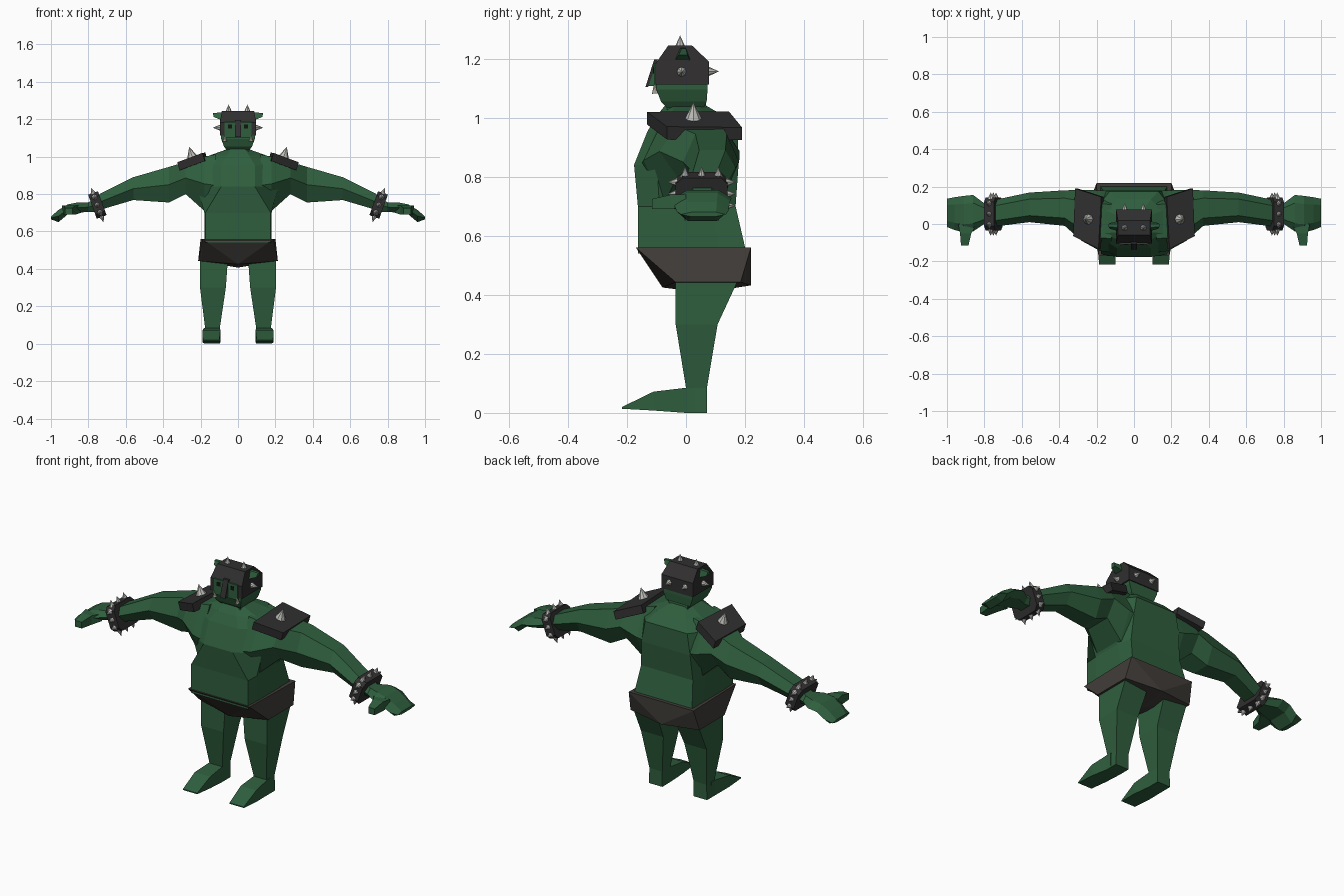
import bpy, bmesh, math
from mathutils import Vector


def material(name, rgb):
    m = bpy.data.materials.new(name)
    m.diffuse_color = (*rgb, 1)
    return m


GREEN = material("green skin", (0.028, 0.112, 0.047))
DARK = material("dark leather", (0.03, 0.028, 0.029))
CLOTH = material("brown cloth", (0.052, 0.046, 0.04))
STEEL = material("pale steel", (0.52, 0.52, 0.49))
IVORY = material("ivory tusk", (0.6, 0.58, 0.48))
BLACK = material("black eye", (0.006, 0.006, 0.006))


def finish(name, bm, mat):
    bmesh.ops.recalc_face_normals(bm, faces=bm.faces)
    me = bpy.data.meshes.new(name)
    bm.to_mesh(me)
    bm.free()
    me.materials.append(mat)
    ob = bpy.data.objects.new(name, me)
    bpy.context.collection.objects.link(ob)
    return ob


def loft(name, rings, mat):
    """Skin a list of equal-length point rings and cap both ends."""
    bm = bmesh.new()
    vs = [[bm.verts.new(p) for p in r] for r in rings]
    n = len(vs[0])
    for a, b in zip(vs, vs[1:]):
        for i in range(n):
            j = (i + 1) % n
            bm.faces.new((a[i], a[j], b[j], b[i]))
    bm.faces.new(vs[0])
    bm.faces.new(vs[-1])
    return finish(name, bm, mat)


def rect(z, x0, x1, y0, y1):
    return [(x0, y0, z), (x1, y0, z), (x1, y1, z), (x0, y1, z)]


def box(name, x0, x1, y0, y1, z0, z1, mat):
    return loft(name, [rect(z0, x0, x1, y0, y1), rect(z1, x0, x1, y0, y1)], mat)


def hexa(s, x, y0, y1, z0, z1):
    """Six-sided limb section across x."""
    c, m = (y1 - y0) * 0.22, (z0 + z1) / 2
    return [(s * x, y, z) for y, z in ((y0, m), (y0 + c, z1), (y1 - c, z1),
                                       (y1, m), (y1 - c, z0), (y0 + c, z0))]


def spikes(name, items, mat=STEEL):
    """Cones from (base, direction, radius, height)."""
    bm = bmesh.new()
    for base, d, r, h in items:
        base, d = Vector(base), Vector(d).normalized()
        q = d.to_track_quat('Z', 'Y').to_matrix()
        tip = bm.verts.new(base + d * h)
        ring = [bm.verts.new(base - d * 0.006 + q @ Vector(
            (r * math.cos(k * math.pi / 4), r * math.sin(k * math.pi / 4), 0))) for k in range(8)]
        for k in range(8):
            bm.faces.new((ring[k], ring[(k + 1) % 8], tip))
        bm.faces.new(ring)
    return finish(name, bm, mat)


# Torso: z, front y, front half width, side half width, back half width, back y
def torso_ring(z, fy, fw, sw, bw, by):
    m0, m1 = fy + 0.22 * (by - fy), by - 0.25 * (by - fy)
    half = [(fw, fy), (sw, m0), (sw, m1), (bw, by)]
    return [(x, y, z) for x, y in half] + [(-x, y, z) for x, y in reversed(half)]


loft("torso", [torso_ring(*r) for r in (
    (0.54, -0.163, 0.175, 0.18, 0.18, 0.205),
    (0.70, -0.163, 0.175, 0.18, 0.16, 0.168),
    (0.84, -0.176, 0.09, 0.22, 0.15, 0.178),
    (0.955, -0.13, 0.09, 0.19, 0.13, 0.175),
    (1.005, -0.10, 0.06, 0.155, 0.09, 0.13),
    (1.043, -0.07, 0.035, 0.05, 0.04, 0.065))], GREEN)
loft("neck", [rect(0.99, -0.065, 0.065, -0.07, 0.075),
              rect(1.06, -0.055, 0.055, -0.06, 0.066)], GREEN)

# Shorts: folded panels running down to low points front and back
bm = bmesh.new()
P = {}
for k, p in {"f": (0, -0.08, 0.425), "b": (0, 0.22, 0.432), "c": (0, 0.06, 0.407)}.items():
    P[k] = bm.verts.new(p)
for s in (1, -1):
    for k, p in {"tf": (0.19, -0.17, 0.56), "tb": (0.2, 0.22, 0.56),
                 "sf": (0.213, -0.035, 0.443), "sb": (0.213, 0.185, 0.443)}.items():
        P[k, s] = bm.verts.new((s * p[0], p[1], p[2]))
for s in (1, -1):
    for f in (("tf", "sf", "sb", "tb"), ("tf", "f", "sf"), ("tb", "sb", "b"),
              ("f", "c", "sf"), ("c", "sb", "sf"), ("c", "b", "sb")):
        bm.faces.new([P[k] if k in P else P[k, s] for k in f])
for f in ([P["tf", 1], P["tf", -1], P["f"]], [P["tb", 1], P["tb", -1], P["b"]],
          [P["tf", 1], P["tb", 1], P["tb", -1], P["tf", -1]]):
    bm.faces.new(f)
finish("shorts", bm, CLOTH)

# Head: jaw, helmet with a face opening, nose and guard
loft("head", [rect(z, -w, w, a, b) for z, w, a, b in (
    (1.035, 0.06, -0.065, 0.06), (1.055, 0.075, -0.085, 0.07),
    (1.095, 0.09, -0.1, 0.073), (1.13, 0.09, -0.1, 0.073))], GREEN)
side = ((-0.104, 1.113, 0.097), (-0.104, 1.182, 0.097), (-0.06, 1.245, 0.086),
        (0.02, 1.245, 0.086), (0.078, 1.19, 0.097), (0.078, 1.113, 0.097))
loft("helmet", [[(s * w, y, z) for y, z, w in side] for s in (1, -1)], DARK)
box("face", -0.072, 0.072, -0.109, -0.1, 1.1, 1.185, GREEN)
loft("nose", [rect(1.108, -0.015, 0.015, -0.129, -0.1),
              rect(1.185, -0.012, 0.012, -0.108, -0.1)], GREEN)
loft("nose_guard", [rect(1.105, -0.016, 0.016, -0.137, -0.128),
                    rect(1.197, -0.016, 0.016, -0.108, -0.095)], DARK)

helmet_spikes = []
for s in (1, -1):
    tag = "left" if s > 0 else "right"
    box(tag + "_eye", s * 0.042 - 0.011, s * 0.042 + 0.011, -0.112, -0.108, 1.15, 1.171, BLACK)
    spikes(tag + "_tusk", [((s * 0.07, -0.105, 1.088), (0, -0.1, 1), 0.011, 0.03)], IVORY)
    # Pointed ear
    loft(tag + "_ear", [[(s * x, y, z) for x, y, z in r] for r in (
        ((0.08, -0.04, 1.192), (0.08, 0.016, 1.192), (0.08, 0.0, 1.236), (0.08, -0.02, 1.236)),
        ((0.13, -0.025, 1.212), (0.13, 0.005, 1.212), (0.135, 0.0, 1.234), (0.135, -0.015, 1.234)))], GREEN)
    helmet_spikes += [((s * 0.05, -0.02, 1.245), (0, 0, 1), 0.018, 0.034),
                      ((s * 0.05, 0.078, 1.157), (0, 1, 0), 0.018, 0.034),
                      ((s * 0.097, -0.015, 1.155), (s, 0, 0), 0.018, 0.038)]

    # Leg and foot
    loft(tag + "_leg", [rect(z, s * a, s * b, c, d) for z, a, b, c, d in (
        (0.50, 0.05, 0.19, -0.035, 0.18), (0.44, 0.055, 0.203, -0.035, 0.172),
        (0.30, 0.065, 0.203, -0.035, 0.107), (0.085, 0.097, 0.176, 0.0, 0.071),
        (0.0, 0.097, 0.18, 0.0, 0.071))], GREEN)
    loft(tag + "_foot", [[(s * a, y, z0), (s * b, y, z0), (s * b, y, z1), (s * a, y, z1)]
                         for y, a, b, z0, z1 in ((0.03, 0.097, 0.18, 0.0, 0.085),
                                                 (0.0, 0.097, 0.18, 0.0, 0.085),
                                                 (-0.11, 0.094, 0.19, 0.008, 0.072),
                                                 (-0.217, 0.1, 0.188, 0.014, 0.02))], GREEN)

    # Arm, hand and thumb
    loft(tag + "_arm", [hexa(s, *r) for r in (
        (0.12, -0.15, 0.175, 0.68, 1.012), (0.18, -0.145, 0.18, 0.71, 1.0),
        (0.28, -0.09, 0.182, 0.80, 0.972), (0.37, -0.01, 0.18, 0.755, 0.945),
        (0.56, 0.01, 0.168, 0.768, 0.89), (0.74, -0.013, 0.13, 0.715, 0.80))], GREEN)
    loft(tag + "_hand", [hexa(s, *r) for r in (
        (0.73, 0.0, 0.115, 0.705, 0.80), (0.80, 0.0, 0.11, 0.705, 0.755),
        (0.86, -0.04, 0.155, 0.70, 0.755), (0.91, -0.045, 0.15, 0.692, 0.745),
        (0.96, -0.032, 0.143, 0.65, 0.715), (1.0, -0.016, 0.135, 0.665, 0.68))], GREEN)
    loft(tag + "_thumb", [[(s * a, y, z0), (s * b, y, z0), (s * b, y, z1), (s * a, y, z1)]
                          for y, a, b, z0, z1 in ((0.0, 0.84, 0.94, 0.7, 0.74),
                                                  (-0.05, 0.87, 0.93, 0.69, 0.74),
                                                  (-0.115, 0.885, 0.925, 0.69, 0.725))], GREEN)

    # Shoulder plate with one large spike
    plate = ((0.175, 0.145, 1.022), (0.19, -0.132, 1.02), (0.325, -0.065, 0.97), (0.315, 0.19, 0.967))
    loft(tag + "_shoulder_plate", [[(s * (x - k * 0.3), y, z - k) for x, y, z in plate]
                                   for k in (0, 0.043)], DARK)
    spikes(tag + "_shoulder_spike", [((s * 0.243, 0.025, 0.992), (s * 0.3, 0, 1), 0.034, 0.063)])

    # Studded wristband
    C, A, U, Y = (Vector(v) for v in ((s * 0.752, 0.053, 0.742), (s * 0.94, 0, -0.34),
                                      (s * 0.34, 0, 0.94), (0, 1, 0)))
    outline = ((-0.088, -0.045), (-0.065, -0.068), (0.065, -0.068), (0.088, -0.045),
               (0.088, 0.045), (0.065, 0.068), (-0.065, 0.068), (-0.088, 0.045))
    loft(tag + "_wristband", [[C + A * k + Y * y + U * u for y, u in outline]
                              for k in (-0.028, 0.028)], DARK)
    studs = []
    for d in (1, -1):
        for t in (-1, 0, 1):
            studs.append((C + U * 0.068 * d + Y * 0.056 * t, U * d, 0.016, 0.03))
            studs.append((C + Y * 0.088 * d + U * 0.042 * t, Y * d, 0.016, 0.028))
    spikes(tag + "_wristband_studs", studs)
spikes("helmet_spikes", helmet_spikes)
